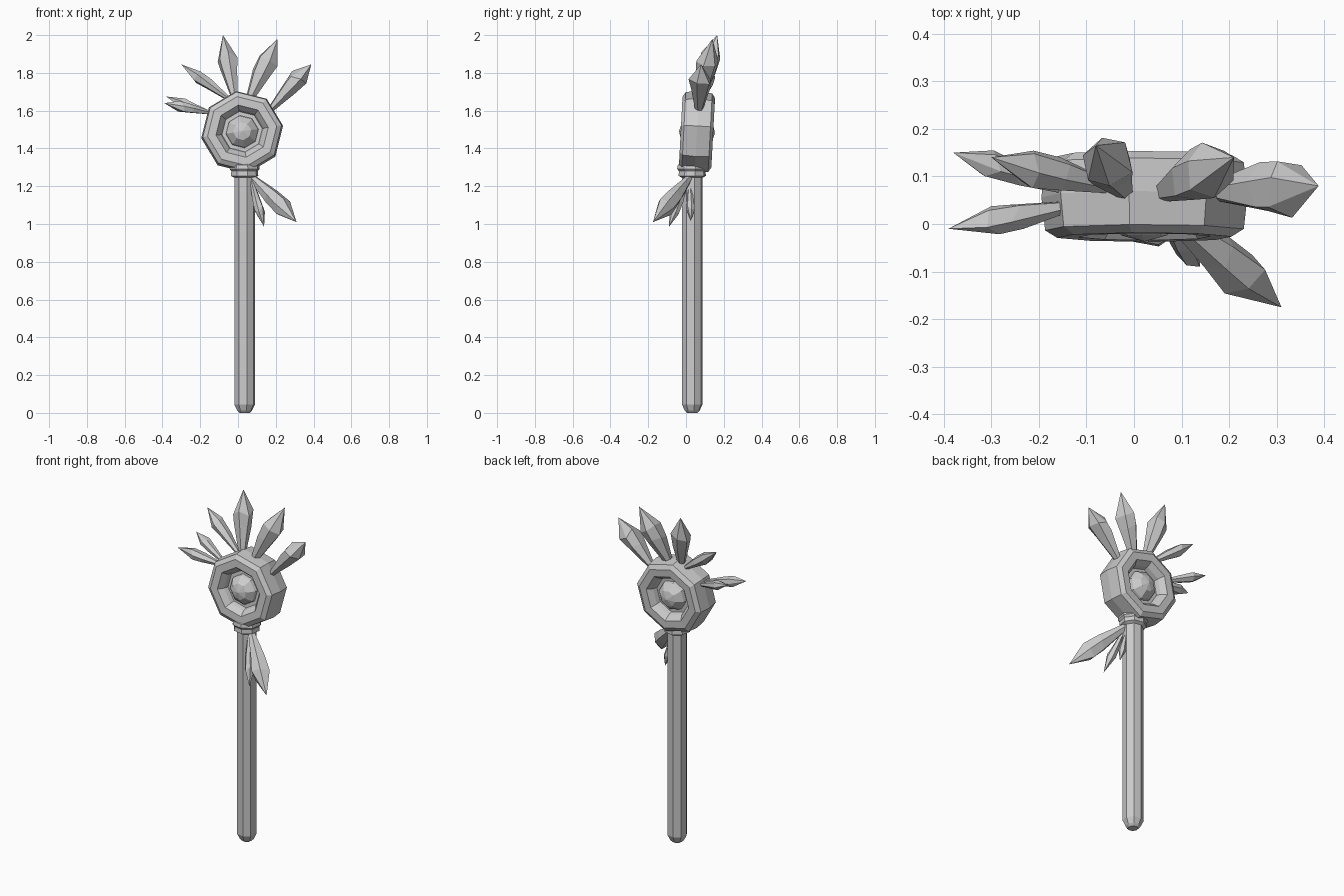
import bpy, bmesh, math, random
from mathutils import Vector, Matrix

if "Cube" in bpy.data.objects:
    bpy.data.objects.remove(bpy.data.objects["Cube"])

random.seed(4)


def finish(name, bm, matrix=None):
    if matrix:
        bm.transform(matrix)
    bmesh.ops.recalc_face_normals(bm, faces=bm.faces)
    me = bpy.data.meshes.new(name)
    bm.to_mesh(me)
    bm.free()
    ob = bpy.data.objects.new(name, me)
    bpy.context.collection.objects.link(ob)
    return ob


def loft(bm, rings, closed=False):
    """Join rings of verts with quads; cap the ends unless closed."""
    n = len(rings[0])
    pairs = list(zip(rings, rings[1:]))
    if closed:
        pairs.append((rings[-1], rings[0]))
    for a, b in pairs:
        for i in range(n):
            j = (i + 1) % n
            bm.faces.new((a[i], a[j], b[j], b[i]))
    if not closed:
        bm.faces.new(rings[0])
        bm.faces.new(rings[-1])


def lathe(name, profile, matrix, phase, closed=False, sides=8):
    """Turn an (r, z) profile around the local z axis."""
    bm = bmesh.new()
    rings = []
    for r, z in profile:
        angs = [math.radians(phase) + math.tau * i / sides for i in range(sides)]
        rings.append([bm.verts.new((r * math.cos(a), r * math.sin(a), z)) for a in angs])
    loft(bm, rings, closed)
    return finish(name, bm, matrix)


def crystal(name, base, tip, w, d, sides=6):
    """Faceted shard: narrow root, wide shoulders, pointed tip."""
    base, tip = Vector(base), Vector(tip)
    axis = tip - base
    v = Vector((0, 1, 0))
    v = (v - axis * (v.dot(axis) / axis.length_squared)).normalized()
    u = axis.normalized().cross(v)
    bm = bmesh.new()
    rings = []
    for t, s in ((-0.08, 0.3), (0.42, 0.85), (0.64, 1.0)):
        ring = []
        for i in range(sides):
            a = math.tau * (i + 0.3) / sides
            k = s * random.uniform(0.88, 1.1)
            tt = t + (random.uniform(-0.06, 0.06) if t > 0 else 0)
            ring.append(bm.verts.new(base + axis * tt + u * (w * k * math.cos(a))
                                     + v * (d * k * math.sin(a))))
        rings.append(ring)
    loft(bm, rings)
    # pull the end cap out to a point
    cap = next(f for f in bm.faces if set(f.verts) == set(rings[-1]))
    point = bmesh.ops.poke(bm, faces=[cap])["verts"][0]
    point.co = tip
    return finish(name, bm)


# shaft and collar
shaft_at = Matrix.Translation((0.035, 0.033, 0))
lathe("shaft", [(0.028, 0), (0.04, 0.012), (0.056, 0.045), (0.056, 1.32)], shaft_at, 12)
lathe("collar", [(0.056, 1.245), (0.074, 1.255), (0.072, 1.28), (0.082, 1.292),
                 (0.078, 1.312), (0.055, 1.33)], shaft_at, 12)

# octagonal head, recessed on both faces, leaning slightly back
head_at = (Matrix.Translation((0.022, 0.058, 1.487))
           @ Matrix.Rotation(math.radians(90 - 3), 4, 'X'))
half = [(0.08, 0.03), (0.108, 0.03), (0.116, 0.055), (0.14, 0.085), (0.185, 0.086), (0.211, 0.07)]
profile = half + [(0.219, 0)] + [(r, -z) for r, z in reversed(half)]
lathe("head_ring", profile, head_at, 98.5, closed=True)

# gem in the middle of the head
bm = bmesh.new()
bmesh.ops.create_uvsphere(bm, u_segments=8, v_segments=6, radius=0.095)
bmesh.ops.rotate(bm, verts=bm.verts, matrix=Matrix.Rotation(math.radians(8.5), 3, 'Z'))
finish("center_gem", bm, head_at)

# crown crystals: base, tip, half width, half depth
crown = [
    ((-0.02, 0.07, 1.68), (-0.08, 0.165, 2.0), 0.053, 0.055),
    ((0.065, 0.07, 1.67), (0.21, 0.14, 1.98), 0.058, 0.062),
    ((0.185, 0.07, 1.62), (0.388, 0.08, 1.845), 0.052, 0.064),
    ((-0.06, 0.08, 1.67), (-0.3, 0.14, 1.845), 0.034, 0.042),
    ((-0.15, 0.075, 1.59), (-0.38, 0.15, 1.675), 0.026, 0.03),
    ((-0.15, 0.035, 1.59), (-0.39, -0.01, 1.64), 0.028, 0.034),
]
for i, args in enumerate(crown, 1):
    crystal(f"crown_crystal_{i}", *args)

# crystals hanging from the shaft
hanging = [
    ((0.085, 0.01, 1.235), (0.31, -0.175, 1.01), 0.052, 0.052),
    ((0.075, 0.0, 1.22), (0.138, -0.09, 0.985), 0.027, 0.027),
    ((0.075, 0.02, 1.2), (0.12, 0.025, 1.015), 0.022, 0.024),
]
for i, args in enumerate(hanging, 1):
    crystal(f"hanging_crystal_{i}", *args)
